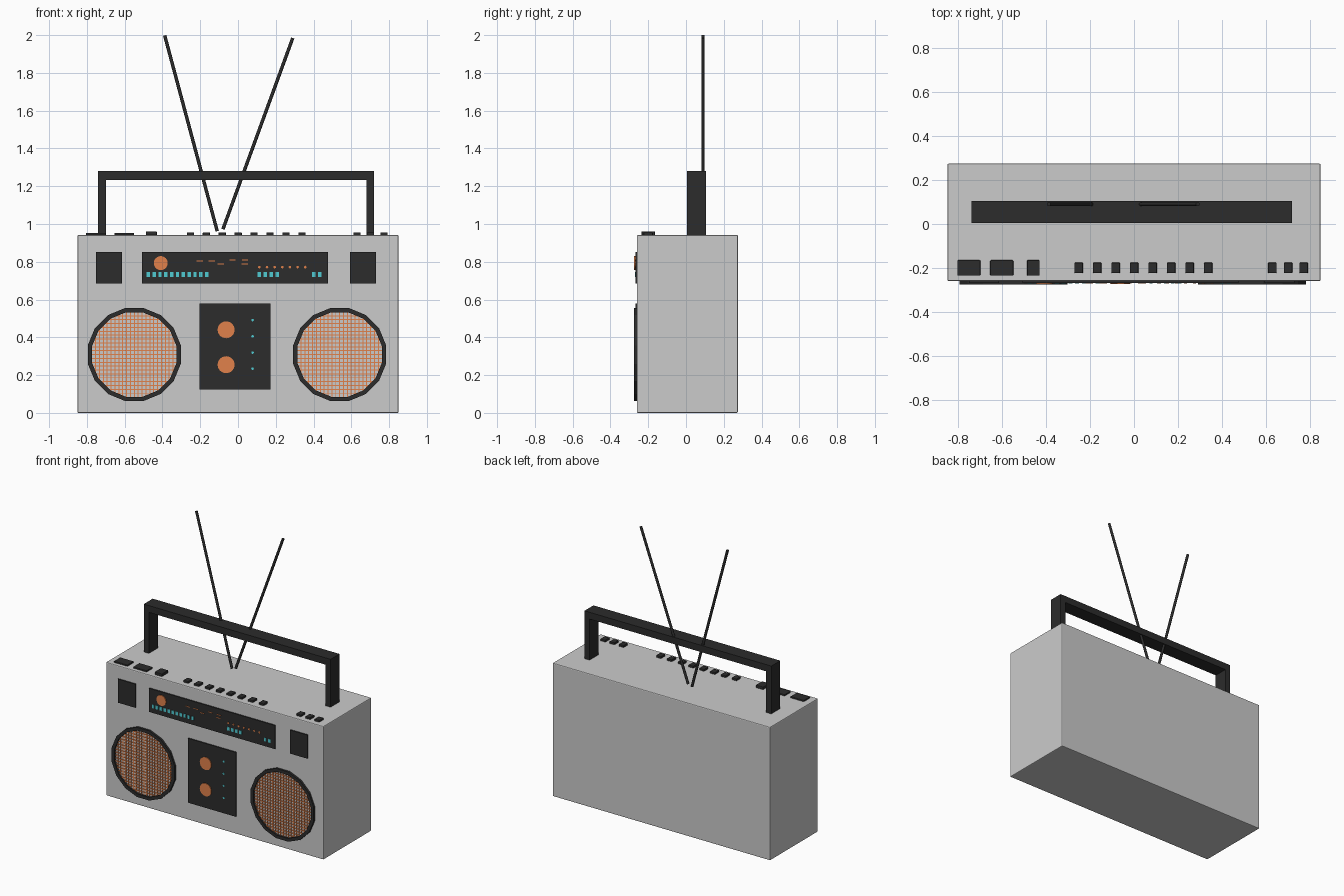
import bpy, bmesh, math
from mathutils import Vector, Matrix

if "Cube" in bpy.data.objects:
    bpy.data.objects.remove(bpy.data.objects["Cube"])


def material(name, rgb):
    m = bpy.data.materials.new(name)
    m.diffuse_color = (*rgb, 1)
    m.use_nodes = True
    m.node_tree.nodes["Principled BSDF"].inputs["Base Color"].default_value = m.diffuse_color
    return m


DARK = material("dark_plastic", (0.025, 0.025, 0.025))
ORANGE = material("orange", (0.75, 0.22, 0.07))
CYAN = material("cyan", (0.08, 0.6, 0.65))


def finish(name, bm, mat=None, bevel=0):
    bmesh.ops.recalc_face_normals(bm, faces=bm.faces)
    mesh = bpy.data.meshes.new(name)
    bm.to_mesh(mesh)
    bm.free()
    ob = bpy.data.objects.new(name, mesh)
    bpy.context.collection.objects.link(ob)
    if mat:
        mesh.materials.append(mat)
    if bevel:
        mod = ob.modifiers.new("bevel", 'BEVEL')
        mod.width, mod.segments = bevel, 2
    return ob


def add_box(bm, x0, x1, y0, y1, z0, z1):
    mat = Matrix.Translation(((x0 + x1) / 2, (y0 + y1) / 2, (z0 + z1) / 2))
    mat = mat @ Matrix.Diagonal((x1 - x0, y1 - y0, z1 - z0, 1))
    bmesh.ops.create_cube(bm, size=1, matrix=mat)


def add_rod(bm, a, b, r, sides):
    a, b = Vector(a), Vector(b)
    d = b - a
    mat = Matrix.Translation((a + b) / 2) @ d.to_track_quat('Z', 'Y').to_matrix().to_4x4()
    bmesh.ops.create_cone(bm, cap_ends=True, segments=sides, radius1=r, radius2=r,
                          depth=d.length, matrix=mat)


def boxes(name, items, mat=None, bevel=0):
    bm = bmesh.new()
    for it in items:
        add_box(bm, *it)
    return finish(name, bm, mat, bevel)


def discs(name, items, y0, y1, mat, sides=24):
    bm = bmesh.new()
    for x, z, r in items:
        add_rod(bm, (x, y0, z), (x, y1, z), r, sides)
    return finish(name, bm, mat)


FRONT, TOP = -0.26, 0.942
PANEL = -0.268

# Body
boxes("body", [(-0.85, 0.85, FRONT, 0.275, 0, TOP)], bevel=0.006)

# Carrying handle: one arch profile pushed through its depth
bm = bmesh.new()
arch = [(-0.74, 0.93), (-0.74, 1.28), (0.72, 1.28), (0.72, 0.93),
        (0.68, 0.93), (0.68, 1.232), (-0.70, 1.232), (-0.70, 0.93)]
face = bm.faces.new([bm.verts.new((x, 0.005, z)) for x, z in arch])
ext = bmesh.ops.extrude_face_region(bm, geom=[face])
bmesh.ops.translate(bm, vec=(0, 0.1, 0),
                    verts=[v for v in ext["geom"] if isinstance(v, bmesh.types.BMVert)])
finish("handle", bm, DARK)

# Antennas
for side, a, b in (("left", (-0.11, 0.09, 0.962), (-0.388, 0.09, 1.998)),
                   ("right", (-0.08, 0.09, 0.972), (0.29, 0.09, 1.985))):
    bm = bmesh.new()
    add_rod(bm, a, b, 0.009, 12)
    ob = finish("antenna_" + side, bm, DARK)
    for p in ob.data.polygons:
        p.use_smooth = len(p.vertices) == 4
    
# Speakers: sixteen-sided rim and a clipped wire grille
SIDES = 16
for side, cx in (("left", -0.549), ("right", 0.538)):
    cz = 0.309
    bm = bmesh.new()
    section = [(0.251, FRONT + 0.005), (0.251, -0.275), (0.228, -0.275), (0.228, FRONT + 0.005)]
    rings = []
    for i in range(SIDES):
        t = 2 * math.pi * (i + 0.5) / SIDES
        rings.append([bm.verts.new((cx + r * math.cos(t), y, cz + r * math.sin(t)))
                      for r, y in section])
    for i in range(SIDES):
        a, b = rings[i], rings[(i + 1) % SIDES]
        for j in range(4):
            k = (j + 1) % 4
            bm.faces.new((a[j], a[k], b[k], b[j]))
    finish("speaker_rim_" + side, bm, DARK)

    wires, w, step, n = [], 0.0026, 0.0205, 10
    for i in range(-n, n + 1):
        o = i * step
        h = math.sqrt(0.228 ** 2 - o * o)
        wires.append((cx + o - w, cx + o + w, -0.266, -0.261, cz - h, cz + h))
        wires.append((cx - h, cx + h, -0.267, -0.262, cz + o - w, cz + o + w))
    boxes("speaker_grille_" + side, wires, ORANGE)

# Dark front panels
for name, x0, x1, z0, z1 in (("tuner_panel", -0.508, 0.477, 0.685, 0.852),
                             ("cassette_panel", -0.203, 0.172, 0.125, 0.58),
                             ("tweeter_left", -0.752, -0.615, 0.685, 0.852),
                             ("tweeter_right", 0.594, 0.731, 0.685, 0.852)):
    boxes(name, [(x0, x1, PANEL, FRONT + 0.005, z0, z1)], DARK)

# Tuner details
Y0, Y1 = -0.271, PANEL + 0.003
discs("tuner_knob", [(-0.409, 0.793, 0.037)], -0.274, Y1, ORANGE)
bars = [-0.475 + 0.0309 * i for i in range(11)] + [0.113 + 0.0318 * i for i in range(4)]
bars += [0.401, 0.433]
boxes("level_bars", [(x - 0.009, x + 0.009, Y0, Y1, 0.72, 0.745) for x in bars], CYAN)
discs("indicator_dots", [(0.113 + 0.0405 * i, 0.772, 0.007) for i in range(7)],
      Y0, Y1, ORANGE, 12)
dashes = [(-0.203, 0.804), (-0.14, 0.804), (-0.092, 0.788),
          (-0.029, 0.81), (0.037, 0.81), (0.035, 0.788)]
boxes("scale_marks", [(x - 0.017, x + 0.017, Y0, Y1, z - 0.002, z + 0.002)
                      for x, z in dashes], ORANGE)

# Cassette details
discs("cassette_reels", [(-0.063, 0.44, 0.045), (-0.063, 0.255, 0.045)], -0.273, Y1, ORANGE)
discs("cassette_lights", [(0.077, 0.491 - 0.0857 * i, 0.007) for i in range(4)],
      Y0, Y1, CYAN, 12)

# Top buttons
large = [(-0.805, -0.7, 0.952), (-0.655, -0.55, 0.952), (-0.487, -0.43, 0.961)]
boxes("large_buttons", [(a, b, -0.235, -0.165, TOP - 0.01, z) for a, b, z in large],
      DARK, 0.003)
small = [-0.252 + 0.0843 * i for i in range(8)] + [0.63, 0.702, 0.773]
boxes("small_buttons", [(x - 0.019, x + 0.019, -0.224, -0.176, TOP - 0.01, 0.956)
                        for x in small], DARK, 0.003)
